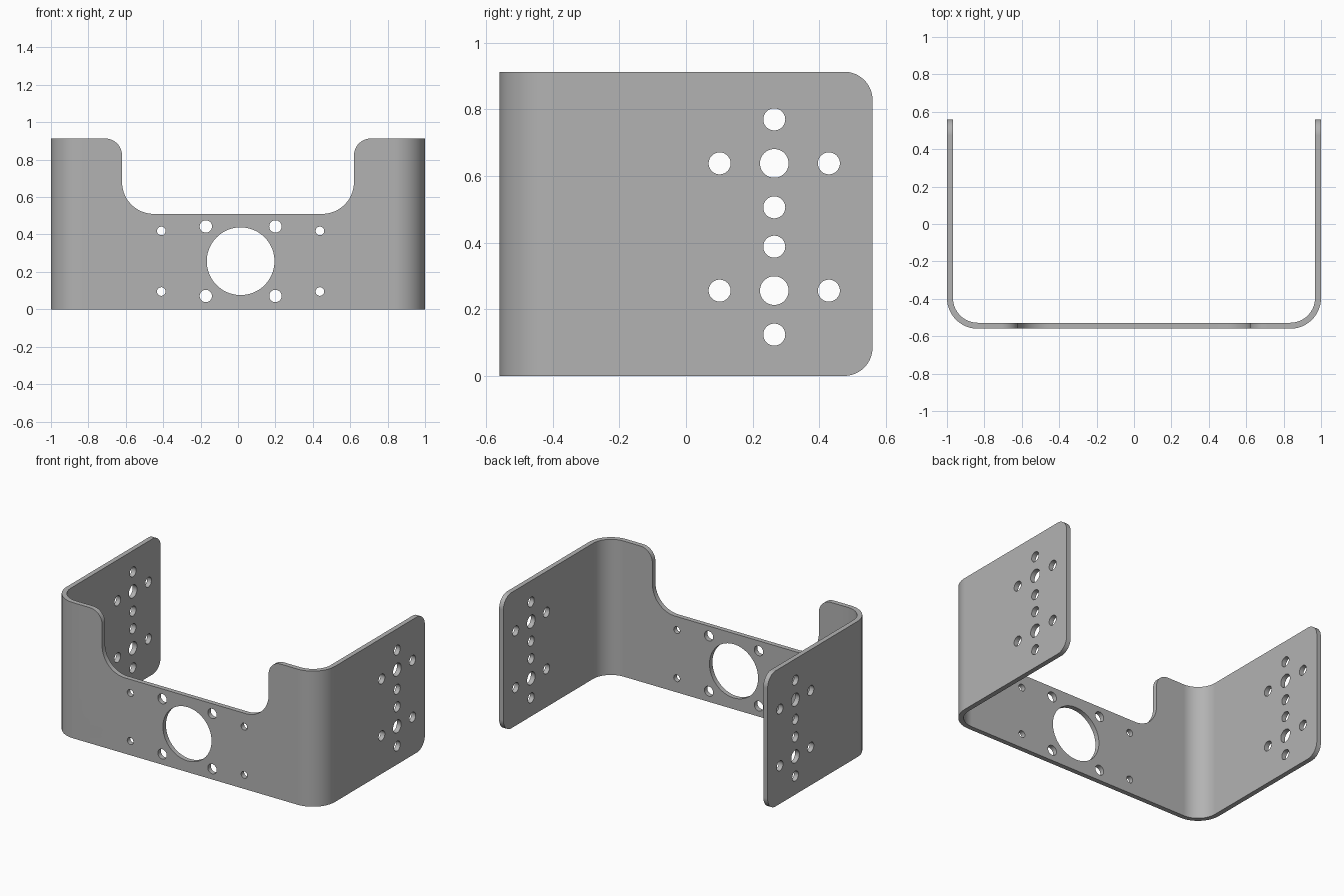
import bpy, bmesh
from math import sin, cos, pi, radians
from mathutils import Vector

if "Cube" in bpy.data.objects:
    bpy.data.objects.remove(bpy.data.objects["Cube"], do_unlink=True)

HEIGHT, HALF_W, HALF_D, THICK, BEND = 0.913, 1.0, 0.56, 0.032, 0.165

steel = bpy.data.materials.new("grey metal")
steel.use_nodes = True
GREY = (0.45, 0.45, 0.45, 1)
steel.diffuse_color = GREY
steel.node_tree.nodes["Principled BSDF"].inputs["Base Color"].default_value = GREY


def arc(cx, cy, r, a0, a1, n=20):
    """Points along an arc, angles in degrees."""
    angles = [radians(a0 + (a1 - a0) * i / n) for i in range(n + 1)]
    return [(cx + r * cos(a), cy + r * sin(a)) for a in angles]


def circle(cx, cy, r, n=48):
    return arc(cx, cy, r, 0, 360, n)[:-1]


# Map a 2D profile into the plane across each axis
PLANES = {
    "x": lambda u, v, d: (d, u, v),
    "y": lambda u, v, d: (u, d, v),
    "z": lambda u, v, d: (u, v, d),
}


def prism(name, profiles, axis, start, end):
    """One mesh made of closed profiles extruded along an axis."""
    bm = bmesh.new()
    place = PLANES[axis]
    for pts in profiles:
        face = bm.faces.new([bm.verts.new(place(u, v, start)) for u, v in pts])
        out = bmesh.ops.extrude_face_region(bm, geom=[face])
        moved = [g for g in out["geom"] if isinstance(g, bmesh.types.BMVert)]
        bmesh.ops.translate(bm, verts=moved, vec=Vector(place(0, 0, end - start)))
    bmesh.ops.recalc_face_normals(bm, faces=bm.faces)
    mesh = bpy.data.meshes.new(name)
    bm.to_mesh(mesh)
    bm.free()
    obj = bpy.data.objects.new(name, mesh)
    bpy.context.collection.objects.link(obj)
    return obj


# Bent sheet: U-shaped outline with rounded bends
def u_path(inset):
    w, d, r = HALF_W - inset, HALF_D - inset, BEND - inset
    right = arc(-w + r, -d + r, r, 180, 270)
    left = arc(w - r, -d + r, r, 270, 360)
    return [(-w, HALF_D)] + right + left + [(w, HALF_D)]


bracket = prism("bent_bracket", [u_path(0) + u_path(THICK)[::-1]], "z", 0, HEIGHT)
bracket.data.materials.append(steel)

# Notch in the front wall, flared at the top by the rounded shoulders
NOTCH_W, NOTCH_Z, LOW_R, TOP_R = 0.62, 0.51, 0.17, 0.09
half = arc(NOTCH_W - LOW_R, NOTCH_Z + LOW_R, LOW_R, -90, 0)
half += arc(NOTCH_W + TOP_R, HEIGHT - TOP_R, TOP_R, 180, 90)
half.append((NOTCH_W + TOP_R, HEIGHT + 0.1))
notch = half + [(-x, z) for x, z in reversed(half)]

# Front holes: central opening, four bolt holes, four small holes
MID_X, MID_Z = 0.014, 0.257
front = [circle(MID_X, MID_Z, 0.181, 72)]
for sx in (-1, 1):
    for sz in (-1, 1):
        front.append(circle(MID_X + sx * 0.186, MID_Z + sz * 0.186, 0.033))
        front.append(circle(MID_X + sx * 0.424, MID_Z + sz * 0.162, 0.023))

# Side holes: two cross patterns, each around a larger hole
side = []
SIDE_Y = 0.265
for z in (0.256, 0.638):
    side.append(circle(SIDE_Y, z, 0.043))
    for dy, dz in ((0.164, 0), (-0.164, 0), (0, 0.132), (0, -0.132)):
        side.append(circle(SIDE_Y + dy, z + dz, 0.033))

# Rounded rear corners of the side walls, top and bottom
R, OUT = 0.085, 0.1
for z, s in ((0, 1), (HEIGHT, -1)):
    corner = arc(HALF_D - R, z + s * R, R, -90 * s, 0)
    side.append(corner + [(HALF_D + OUT, z + s * R), (HALF_D + OUT, z - s * OUT),
                          (HALF_D - R, z - s * OUT)])

cutters = [
    prism("notch_cutter", [notch], "y", -0.7, -0.3),
    prism("front_hole_cutter", front, "y", -0.7, -0.4),
    prism("side_hole_cutter", side, "x", -1.2, 1.2),
]
bpy.context.view_layer.objects.active = bracket
for cutter in cutters:
    mod = bracket.modifiers.new(cutter.name, "BOOLEAN")
    mod.operation, mod.solver, mod.object = "DIFFERENCE", "EXACT", cutter
    bpy.ops.object.modifier_apply(modifier=mod.name)
    bpy.data.objects.remove(cutter, do_unlink=True)

# Smooth bends and holes with crisp sheet edges
bpy.ops.object.select_all(action="DESELECT")
bracket.select_set(True)
bpy.ops.object.shade_smooth_by_angle(angle=radians(30))
weighted = bracket.modifiers.new("even_shading", "WEIGHTED_NORMAL")
weighted.keep_sharp = True
